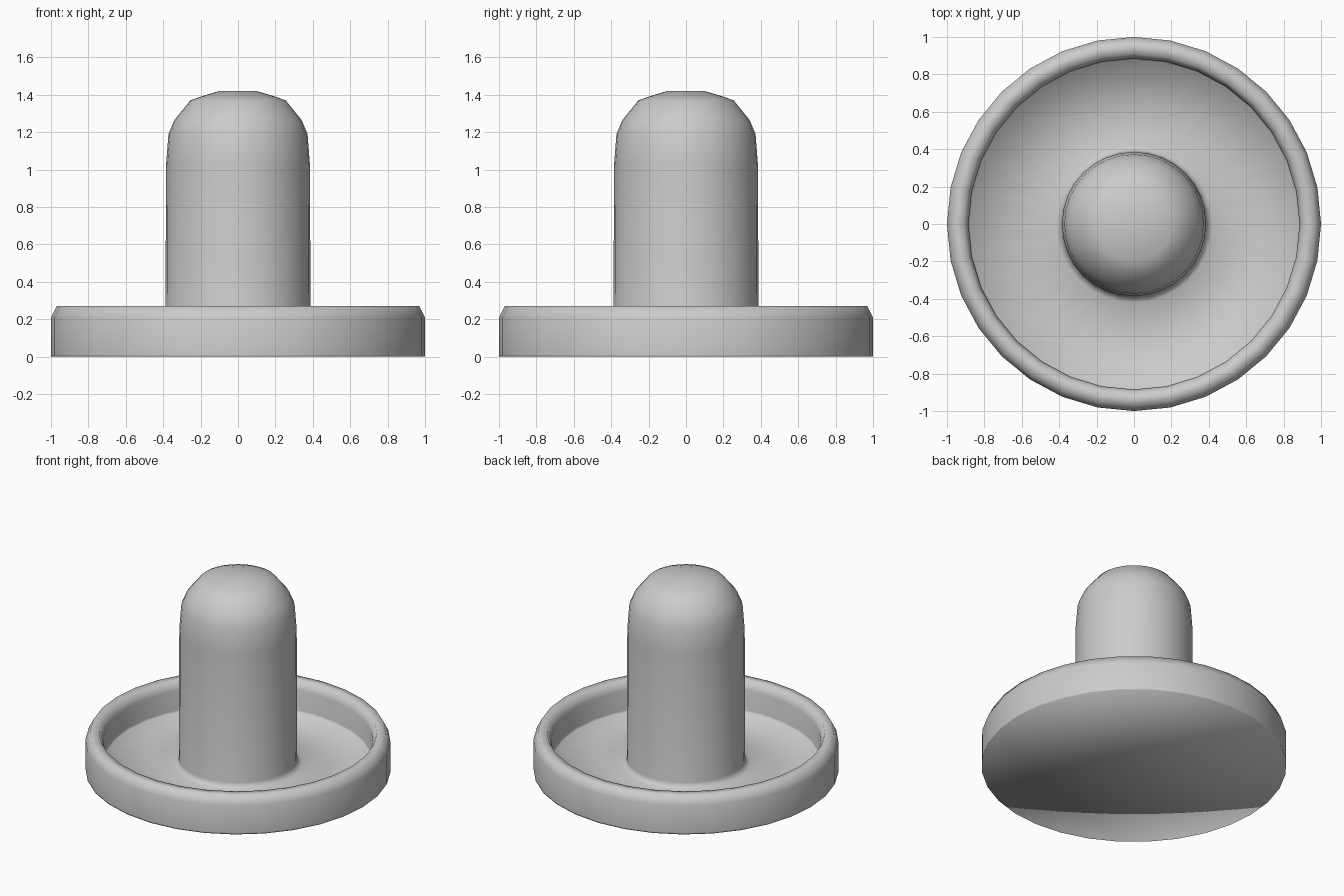
import bpy
import bmesh
import math
from mathutils import Vector

cube = bpy.data.objects.get("Cube")
if cube:
    bpy.data.objects.remove(cube, do_unlink=True)

SIDES = 32

# Half cross-section (radius, height), from the base centre to the handle tip
base = [(0, 0), (1, 0), (1, 0.01), (1, 0.21)]
rim = [(0.97, 0.27), (0.91, 0.27), (0.885, 0.21)]
tray = [(0.885, 0.065), (0.88, 0.05), (0.42, 0.05), (0.395, 0.065)]
handle = [(0.388, 0.09), (0.385, 1.02), (0.372, 1.19), (0.34, 1.265),
          (0.255, 1.37), (0.2, 1.39), (0.1, 1.42), (0, 1.42)]
profile = base + rim + tray + handle


def lathe(name, points, material):
    """Spin a half profile round the z axis into a closed smooth solid."""
    bm = bmesh.new()
    verts = [bm.verts.new((r, 0, z)) for r, z in points]
    edges = [bm.edges.new(pair) for pair in zip(verts, verts[1:])]
    bmesh.ops.spin(bm, geom=verts + edges, cent=Vector(), axis=(0, 0, 1),
                   angle=math.tau, steps=SIDES)
    bmesh.ops.remove_doubles(bm, verts=bm.verts, dist=0.0005)
    bmesh.ops.recalc_face_normals(bm, faces=bm.faces)
    for face in bm.faces:
        face.smooth = True
    mesh = bpy.data.meshes.new(name)
    bm.to_mesh(mesh)
    bm.free()
    mesh.materials.append(material)
    obj = bpy.data.objects.new(name, mesh)
    bpy.context.collection.objects.link(obj)
    return obj


# Plain grey plastic
grey = bpy.data.materials.new("light_grey")
grey.use_nodes = True
colour = (0.6, 0.6, 0.6, 1)
grey.diffuse_color = colour
grey.node_tree.nodes["Principled BSDF"].inputs["Base Color"].default_value = colour

# Dished base and rounded grip as one turned piece
lathe("table_mallet", profile, grey)
